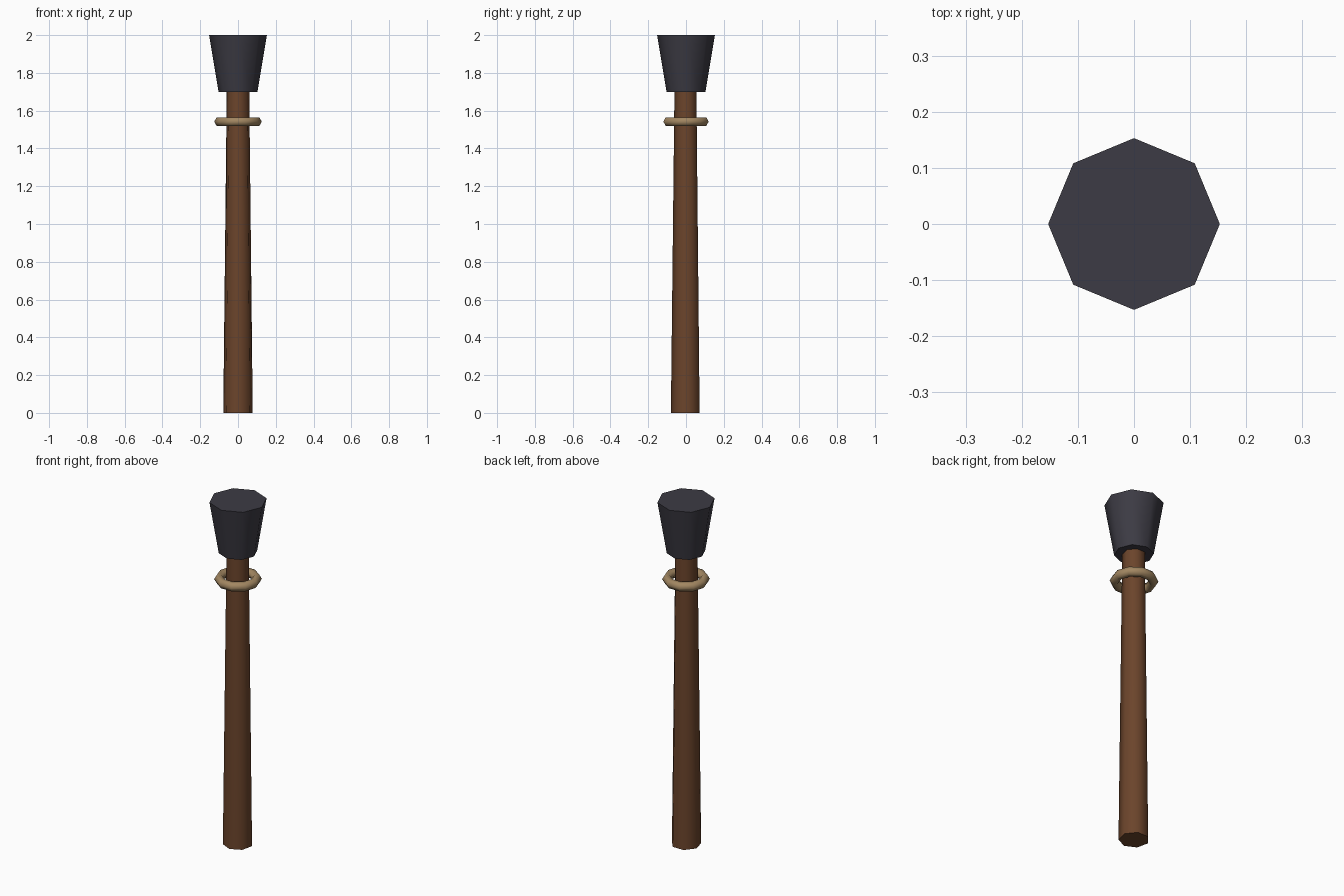
import bpy
import math

cube = bpy.data.objects.get("Cube")
if cube:
    bpy.data.objects.remove(cube, do_unlink=True)


def make_material(name, rgb):
    mat = bpy.data.materials.new(name)
    mat.use_nodes = True
    color = (*rgb, 1.0)
    mat.diffuse_color = color
    bsdf = next(n for n in mat.node_tree.nodes if n.type == 'BSDF_PRINCIPLED')
    bsdf.inputs["Base Color"].default_value = color
    bsdf.inputs["Roughness"].default_value = 0.8
    return mat


def finish(name, mat, smooth_angle):
    obj = bpy.context.object
    obj.name = obj.data.name = name
    obj.data.materials.append(mat)
    bpy.ops.object.shade_smooth_by_angle(angle=math.radians(smooth_angle))
    return obj


def tapered_post(name, mat, sides, r_bottom, r_top, z_bottom, z_top, turn):
    """Closed tapered prism with soft sides and crisp caps."""
    bpy.ops.mesh.primitive_cone_add(
        vertices=sides, radius1=r_bottom, radius2=r_top,
        depth=z_top - z_bottom, location=(0, 0, (z_bottom + z_top) / 2),
        rotation=(0, 0, turn))
    return finish(name, mat, 60)


wood = make_material("brown wood", (0.147, 0.058, 0.024))
iron = make_material("dark iron", (0.046, 0.044, 0.058))
rope = make_material("tan rope", (0.36, 0.24, 0.12))

# Seven-sided shaft with one corner facing the front
tapered_post("shaft", wood, 7, 0.08, 0.061, 0, 1.71, math.pi)

# Eight-sided flared head
tapered_post("head", iron, 8, 0.103, 0.153, 1.7, 2.0, 0)

# Loose ring around the shaft, below the head
bpy.ops.mesh.primitive_torus_add(
    major_segments=10, minor_segments=6, major_radius=0.1,
    minor_radius=0.026, location=(0, 0, 1.542))
finish("rope_ring", rope, 80)
